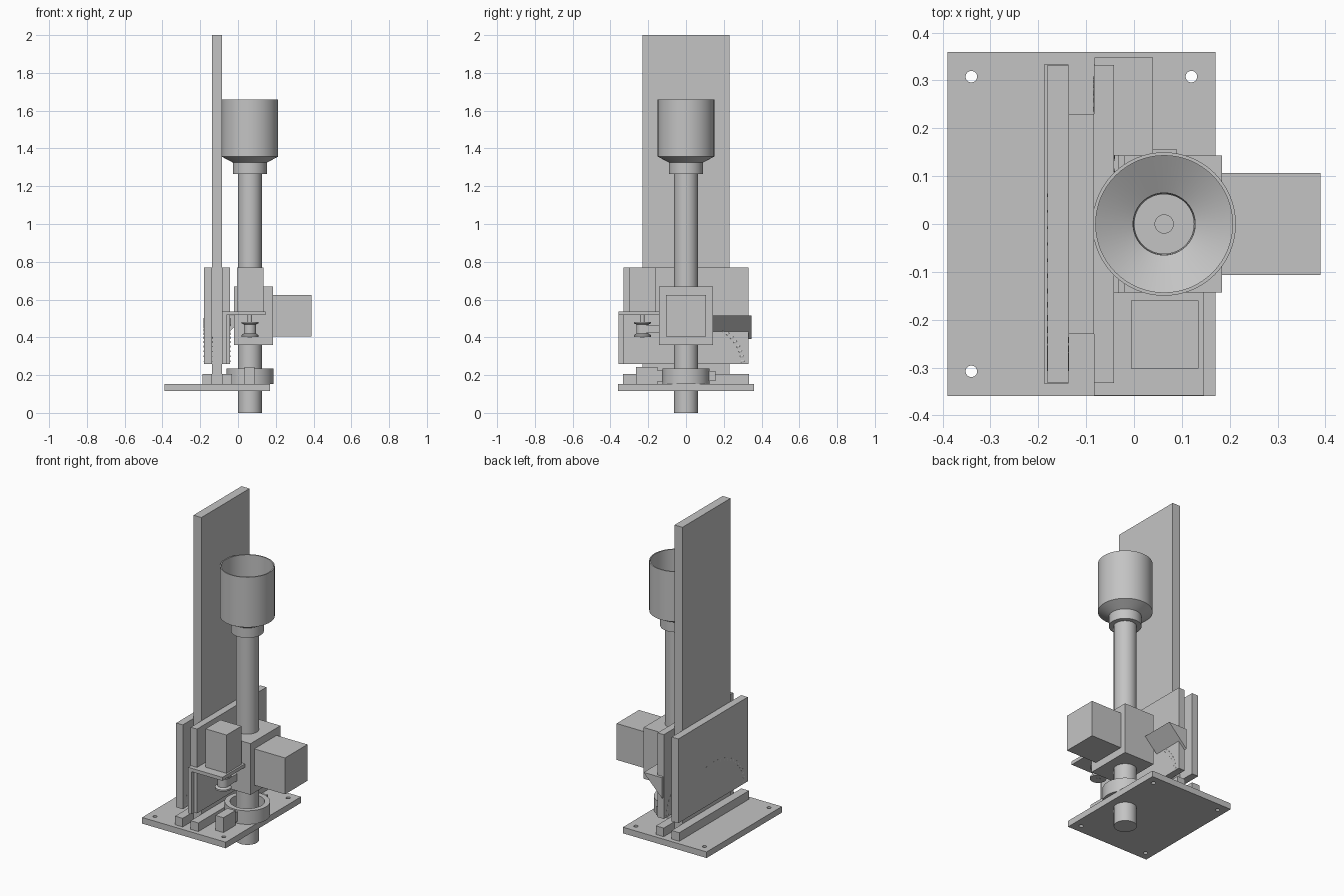
import bpy, bmesh, math
from mathutils import Vector

cube = bpy.data.objects.get("Cube")
if cube:
    bpy.data.objects.remove(cube, do_unlink=True)

GREY = (0.55, 0.55, 0.55, 1.0)
grey = bpy.data.materials.new("plain grey")
grey.use_nodes = True
grey.diffuse_color = GREY
grey.node_tree.nodes["Principled BSDF"].inputs["Base Color"].default_value = GREY

PIPE_X = 0.063   # axis shared by pipe, hopper and clamp


def finish(name, bm, smooth=False):
    bmesh.ops.recalc_face_normals(bm, faces=bm.faces)
    mesh = bpy.data.meshes.new(name)
    bm.to_mesh(mesh)
    bm.free()
    mesh.materials.append(grey)
    obj = bpy.data.objects.new(name, mesh)
    bpy.context.collection.objects.link(obj)
    if smooth:
        bpy.ops.object.select_all(action='DESELECT')
        obj.select_set(True)
        bpy.context.view_layer.objects.active = obj
        bpy.ops.object.shade_smooth_by_angle(angle=math.radians(30))
    return obj


def box(name, xs, ys, zs):
    bm = bmesh.new()
    bmesh.ops.create_cube(bm, size=1)
    for v in bm.verts:
        v.co = Vector([(a + b) / 2 + c * (b - a) for c, (a, b) in zip(v.co, (xs, ys, zs))])
    return finish(name, bm)


def lathe(name, profile, x=PIPE_X, y=0.0, closed=False, steps=64):
    """Spin an (r, z) profile about a vertical axis."""
    bm = bmesh.new()
    verts = [bm.verts.new((r, 0, z)) for r, z in profile]
    pairs = list(zip(verts, verts[1:]))
    if closed:
        pairs.append((verts[-1], verts[0]))
    edges = [bm.edges.new(p) for p in pairs]
    bmesh.ops.spin(bm, geom=verts + edges, cent=(0, 0, 0), axis=(0, 0, 1),
                   angle=2 * math.pi, steps=steps)
    bmesh.ops.remove_doubles(bm, verts=bm.verts, dist=0.0001)
    bmesh.ops.translate(bm, verts=bm.verts, vec=(x, y, 0))
    return finish(name, bm, True)


def rod(name, r, z0, z1, x=PIPE_X, y=0.0):
    return lathe(name, [(0, z0), (r, z0), (r, z1), (0, z1)], x, y)


# Base plate with four bolt holes
base = box("base_plate", (-0.39, 0.17), (-0.36, 0.36), (0.116, 0.153))
for hx in (-0.34, 0.12):
    for hy in (-0.308, 0.308):
        drill = rod("hole_cutter", 0.012, 0.05, 0.2, hx, hy)
        mod = base.modifiers.new("hole", 'BOOLEAN')
        mod.object = drill
        mod.solver = 'EXACT'
        bpy.context.view_layer.objects.active = base
        bpy.ops.object.modifier_apply(modifier=mod.name)
        bpy.data.objects.remove(drill, do_unlink=True)

# Tall back board between two side plates with rails below
box("tall_board", (-0.137, -0.084), (-0.23, 0.23), (0.153, 2.0))
for side, x0, x1 in (("outer", -0.181, -0.137), ("inner", -0.084, -0.042)):
    box(side + "_side_plate", (x0, x1), (-0.332, 0.332), (0.26, 0.77))
box("outer_rail", (-0.188, -0.137), (-0.333, 0.333), (0.153, 0.205))
box("inner_rail", (-0.084, -0.032), (-0.333, 0.333), (0.153, 0.205))


# Ribbed hoses bent in an arc through the side plates
def hose(name, x, sign):
    count, rim = 32, 10
    bm = bmesh.new()
    rings = []
    for i in range(count + 1):
        a = math.radians(105) * i / count
        c = Vector((x, sign * (0.30 * math.sin(a - 0.26)), 0.26 + 0.235 * math.cos(a - 0.26)))
        out = Vector((0, sign * math.sin(a - 0.26), math.cos(a - 0.26)))
        r = 0.024 if i % 2 else 0.02
        rings.append([bm.verts.new(c + r * (math.cos(t) * out + math.sin(t) * Vector((1, 0, 0))))
                      for t in (2 * math.pi * k / rim for k in range(rim))])
    for a, b in zip(rings, rings[1:]):
        for k in range(rim):
            n = (k + 1) % rim
            bm.faces.new((a[k], a[n], b[n], b[k]))
    bm.faces.new(rings[0])
    bm.faces.new(rings[-1])
    finish(name, bm)


hose("outer_hose", -0.159, -1)
hose("inner_hose", -0.063, 1)

# Feed pipe and hopper
rod("feed_pipe", 0.063, 0.0, 1.29)
rod("auger_shaft", 0.02, 1.25, 1.30)
lathe("hopper", [(0.063, 1.265), (0.09, 1.265), (0.09, 1.325), (0.15, 1.357), (0.15, 1.66),
                 (0.143, 1.66), (0.143, 1.36), (0.065, 1.315)], closed=True)

# Gearbox and main motor
box("gearbox", (-0.02, 0.184), (-0.143, 0.143), (0.36, 0.67))
box("main_motor", (0.184, 0.39), (-0.107, 0.107), (0.405, 0.625))

# Small motor on its bracket with a spool
box("small_motor", (-0.006, 0.135), (-0.302, -0.16), (0.538, 0.77))
box("motor_shelf", (-0.084, 0.146), (-0.358, -0.143), (0.517, 0.538))
box("shelf_flange", (-0.084, -0.062), (-0.358, -0.332), (0.26, 0.517))
rod("spool_shaft", 0.012, 0.40, 0.52, y=-0.231)
lathe("spool", [(0, 0.402), (0.045, 0.402), (0.045, 0.412), (0.032, 0.42), (0.032, 0.468),
                (0.045, 0.474), (0.045, 0.482), (0, 0.482)], y=-0.231, steps=32)
box("drive_arm", (0.035, 0.095), (-0.231, -0.14), (0.422, 0.465))

# Sloping chute at the back
bm = bmesh.new()
profile = [bm.verts.new((x, 0.143, z)) for x, z in ((-0.083, 0.515), (0.04, 0.515), (-0.083, 0.39))]
face = bm.faces.new(profile)
ext = bmesh.ops.extrude_face_region(bm, geom=[face], use_keep_orig=True)
bmesh.ops.translate(bm, verts=[v for v in ext["geom"] if isinstance(v, bmesh.types.BMVert)],
                    vec=(0, 0.205, 0))
finish("chute", bm)

# Pipe clamp on the base
lathe("clamp_ring", [(0.095, 0.153), (0.125, 0.153), (0.125, 0.235), (0.095, 0.235)], closed=True)
box("clamp_block", (0.035, 0.088), (-0.265, -0.15), (0.153, 0.243))
box("clamp_lug", (0.04, 0.083), (-0.16, -0.11), (0.165, 0.225))
box("clamp_tab", (0.037, 0.09), (0.115, 0.156), (0.17, 0.222))
